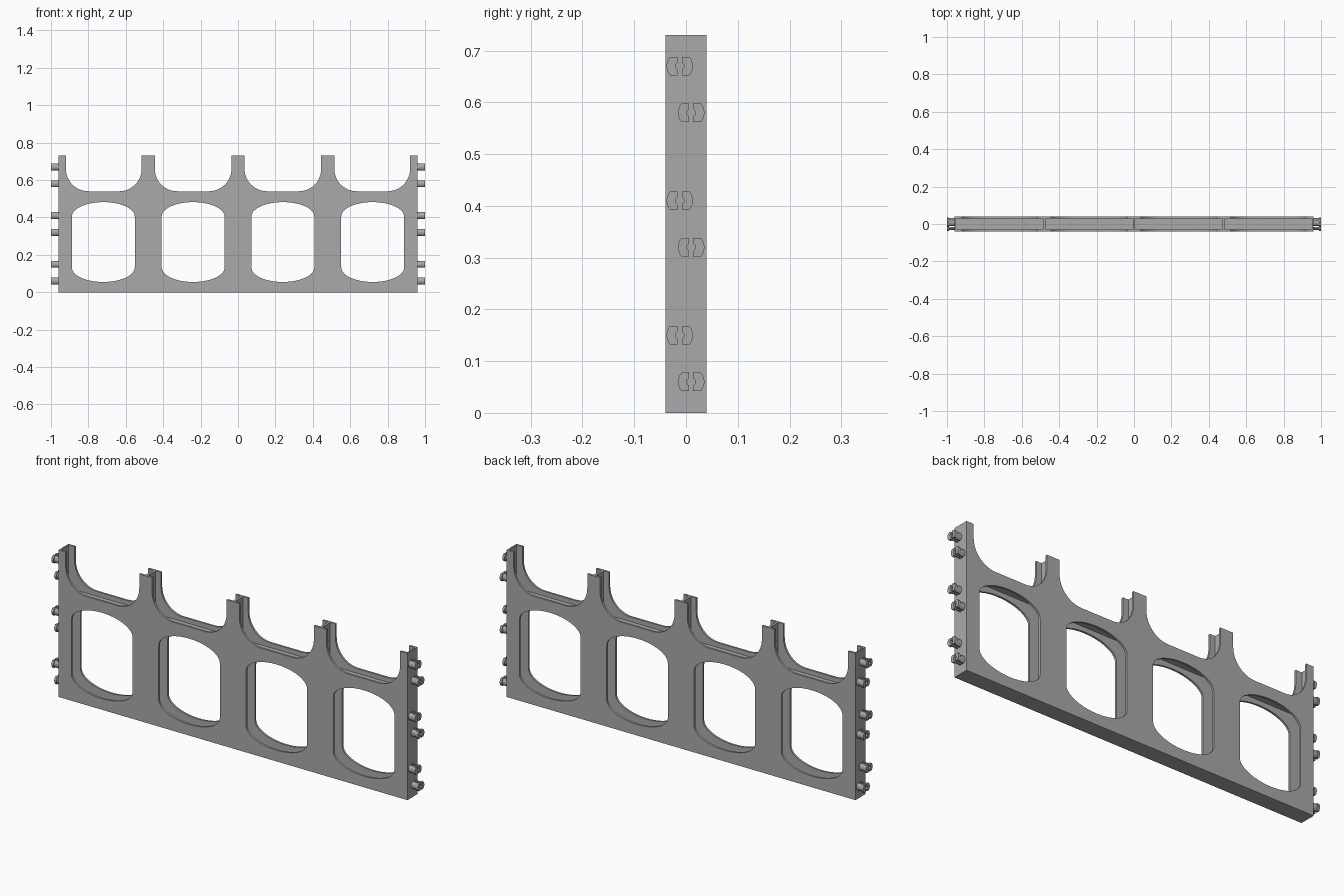
import bpy, bmesh
from math import sin, cos, pi, asin

if "Cube" in bpy.data.objects:
    bpy.data.objects.remove(bpy.data.objects["Cube"], do_unlink=True)

HALF_X, HALF_Y, HEIGHT = 0.96, 0.04, 0.73
SKIN = 0.01                      # thickness of front and back plates
BAY = HALF_X / 2                 # bay spacing
SILL, FILLET, POST = 0.54, 0.12, 0.035

grey = bpy.data.materials.new("mid grey")
grey.use_nodes = True
colour = (0.4, 0.4, 0.4, 1)
grey.diffuse_color = colour
grey.node_tree.nodes["Principled BSDF"].inputs["Base Color"].default_value = colour


def arc(cx, cz, rx, rz, start, end, n=12):
    return [(cx + rx * cos(a), cz + rz * sin(a))
            for a in (start + (end - start) * i / n for i in range(n + 1))]


def add_object(name, bm, smooth=False):
    bmesh.ops.recalc_face_normals(bm, faces=bm.faces)
    mesh = bpy.data.meshes.new(name)
    bm.to_mesh(mesh)
    bm.free()
    obj = bpy.data.objects.new(name, mesh)
    bpy.context.collection.objects.link(obj)
    mesh.materials.append(grey)
    if smooth:
        finish(obj)
    return obj


def finish(obj):
    bpy.ops.object.select_all(action='DESELECT')
    obj.select_set(True)
    bpy.context.view_layer.objects.active = obj
    bpy.ops.object.shade_smooth_by_angle(angle=pi / 6)


def add_box(name, x0, x1, z0, z1, half_y=HALF_Y - SKIN):
    bm = bmesh.new()
    bmesh.ops.create_cube(bm, size=1)
    for v in bm.verts:
        v.co = (x1 if v.co.x > 0 else x0, v.co.y * 2 * half_y, z1 if v.co.z > 0 else z0)
    return add_object(name, bm)


# Outline of the plates: flat base, scalloped top between posts
outline = [(-HALF_X, HEIGHT), (-HALF_X, 0), (HALF_X, 0), (HALF_X, HEIGHT)]
for i in (3, 2, 1, 0):
    right = -HALF_X + (i + 1) * BAY - (0.04 if i == 3 else POST)
    left = -HALF_X + i * BAY + (0.04 if i == 0 else POST)
    outline.append((right, HEIGHT))
    outline += arc(right - FILLET, SILL + FILLET, FILLET, FILLET, 0, -pi / 2)
    outline += arc(left + FILLET, SILL + FILLET, FILLET, FILLET, -pi / 2, -pi)
    outline.append((left, HEIGHT))

# Window openings: straight sides with elliptical head and foot
loops = [outline]
for i in range(4):
    cx = -HALF_X + (i + 0.5) * BAY
    loops.append(arc(cx, 0.405, 0.168, 0.077, 0, pi, 28)
                 + arc(cx, 0.132, 0.168, 0.077, pi, 2 * pi, 28))


def add_plate(name, y):
    curve = bpy.data.curves.new(name, 'CURVE')
    curve.dimensions = '2D'
    curve.fill_mode = 'BOTH'
    curve.extrude = SKIN / 2
    for points in loops:
        spline = curve.splines.new('POLY')
        spline.points.add(len(points) - 1)
        for p, (x, z) in zip(spline.points, points):
            p.co = (x, z, 0, 1)
        spline.use_cyclic_u = True
    obj = bpy.data.objects.new(name, curve)
    bpy.context.collection.objects.link(obj)
    obj.location.y = y
    obj.rotation_euler.x = pi / 2
    curve.materials.append(grey)
    bpy.ops.object.select_all(action='DESELECT')
    obj.select_set(True)
    bpy.context.view_layer.objects.active = obj
    bpy.ops.object.convert(target='MESH')
    finish(bpy.context.view_layer.objects.active)


add_plate("front_plate", -HALF_Y + SKIN / 2)
add_plate("back_plate", HALF_Y - SKIN / 2)

# Thin webs joining the two plates
add_box("bottom_web", -HALF_X, HALF_X, 0, 0.01)
add_box("rail_web", -HALF_X + 0.005, HALF_X - 0.005, 0.505, 0.517)
for i, name in enumerate(("right_post_web", "middle_post_web", "left_post_web")):
    x = (i - 1) * BAY
    add_box(name, x - 0.006, x + 0.006, 0.005, HEIGHT)
for side, name in ((-1, "right_end_wall"), (1, "left_end_wall")):
    a, b = sorted((side * HALF_X, side * (HALF_X - 0.007)))
    add_box(name, a, b, 0.005, HEIGHT)


# Split snap pins: flattened round halves with a wider lip at the tip
def pin_half(bm, y, z, side, mirror, radius, x0, x1):
    flat, gap, bore = 0.018, 0.004, 0.008
    limit = asin(flat / radius)
    b = asin(gap / bore)
    section = arc(0, 0, radius, radius, -limit, limit)
    section += [(gap, flat)] + arc(0, 0, bore, bore, pi / 2 - b, b - pi / 2, 8) + [(gap, -flat)]
    verts = [bm.verts.new((side * x0, y + mirror * u, z + w)) for u, w in section]
    face = bm.faces.new(verts)
    moved = bmesh.ops.extrude_face_region(bm, geom=[face])["geom"]
    for v in moved:
        if isinstance(v, bmesh.types.BMVert):
            v.co.x = side * x1


for side, label in ((-1, "right"), (1, "left")):
    for n, base in enumerate((0.06, 0.32, 0.58)):
        for y, z, row in ((0.01, base, "back"), (-0.012, base + 0.09, "front")):
            bm = bmesh.new()
            for mirror in (-1, 1):
                pin_half(bm, y, z, side, mirror, 0.021, HALF_X - 0.003, 0.992)
                pin_half(bm, y, z, side, mirror, 0.0255, 0.988, 1.0)
            add_object(f"{label}_{row}_pin_{n + 1}", bm, smooth=True)
